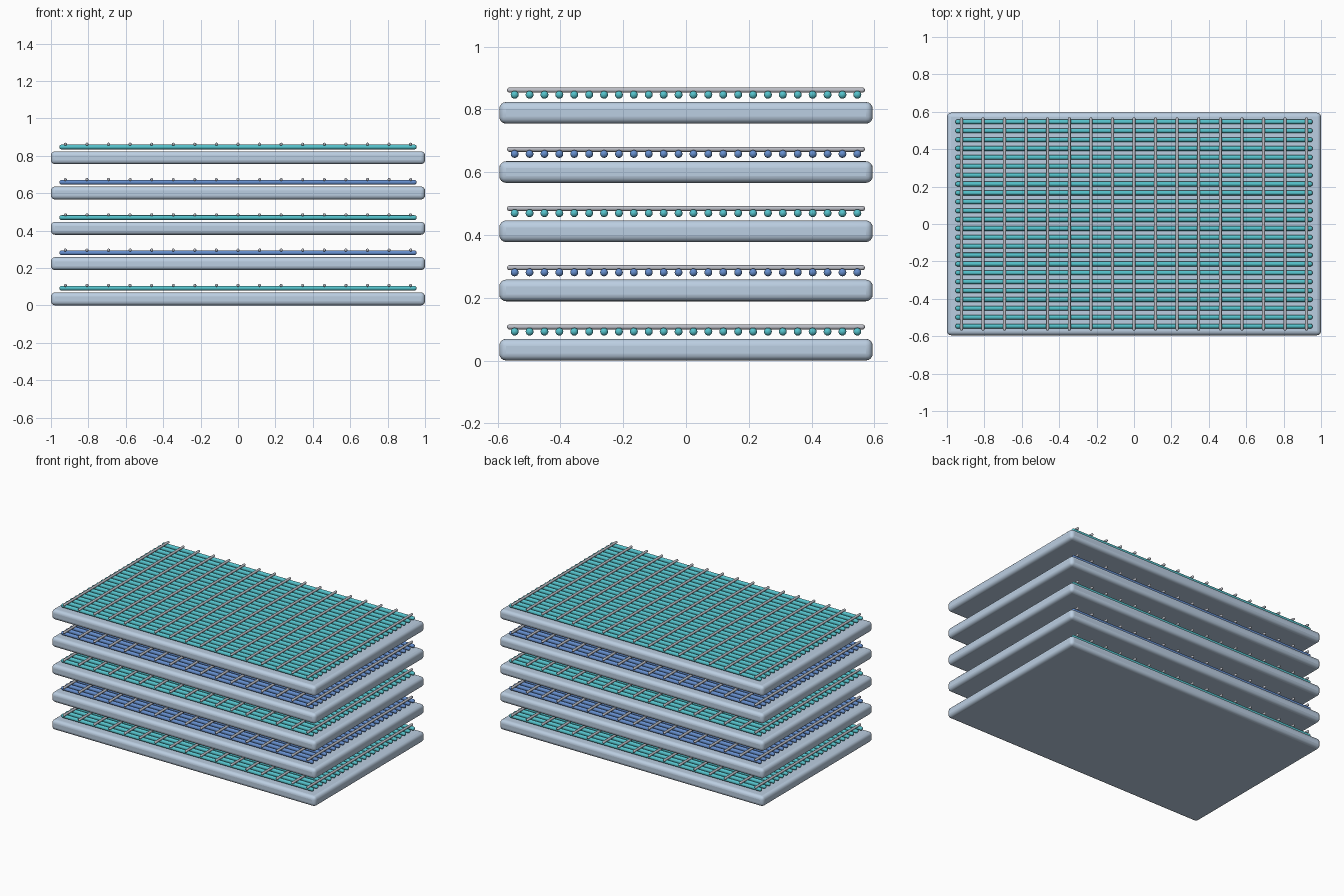
import bpy
import bmesh
from math import radians
from mathutils import Matrix, Vector

old = bpy.data.objects.get("Cube")
if old:
    bpy.data.objects.remove(old, do_unlink=True)


def material(name, rgb):
    mat = bpy.data.materials.new(name)
    mat.use_nodes = True
    color = (*rgb, 1)
    mat.diffuse_color = color
    mat.node_tree.nodes["Principled BSDF"].inputs["Base Color"].default_value = color
    return mat


slab_grey = material("pale blue grey", (0.50, 0.62, 0.76))
teal = material("teal", (0.09, 0.54, 0.60))
blue = material("blue", (0.13, 0.27, 0.61))
wire_grey = material("wire grey", (0.51, 0.52, 0.57))


def finish(name, bm, mat, bevel, segments):
    """Turn a bmesh into an object with rounded edges and smooth shading."""
    mesh = bpy.data.meshes.new(name)
    bm.to_mesh(mesh)
    bm.free()
    mesh.materials.append(mat)
    obj = bpy.data.objects.new(name, mesh)
    bpy.context.collection.objects.link(obj)
    mod = obj.modifiers.new("rounded_edges", "BEVEL")
    mod.width = bevel
    mod.segments = segments
    mod.limit_method = "ANGLE"
    mod.angle_limit = radians(60)
    bpy.ops.object.select_all(action="DESELECT")
    obj.select_set(True)
    bpy.context.view_layer.objects.active = obj
    bpy.ops.object.shade_smooth_by_angle(angle=radians(40))


def slab(name, size, z):
    bm = bmesh.new()
    place = Matrix.Translation((0, 0, z + size[2] / 2)) @ Matrix.Diagonal((*size, 1))
    bmesh.ops.create_cube(bm, size=1, matrix=place)
    finish(name, bm, slab_grey, 0.022, 4)


def rod_row(name, along, count, spread, length, radius, z, mat):
    """Evenly spaced round-ended rods lying along the x or y axis."""
    bm = bmesh.new()
    if along == "x":
        turn, step = Matrix.Rotation(radians(90), 4, "Y"), Vector((0, 1, 0))
    else:
        turn, step = Matrix.Rotation(radians(90), 4, "X"), Vector((1, 0, 0))
    for i in range(count):
        offset = spread * (2 * i / (count - 1) - 1)
        place = Matrix.Translation(step * offset + Vector((0, 0, z))) @ turn
        bmesh.ops.create_cone(bm, cap_ends=True, segments=16, radius1=radius,
                              radius2=radius, depth=length, matrix=place)
    finish(name, bm, mat, radius * 0.9, 4)


# Five stacked layers: slab, coloured rods, then thin cross wires
PITCH = 0.1887
for layer in range(5):
    base = layer * PITCH
    n = layer + 1
    slab(f"slab_{n}", (2, 1.19, 0.069), base)
    rod_row(f"long_rods_{n}", "x", 24, 0.546, 1.91, 0.0125, base + 0.092,
            blue if layer % 2 else teal)
    rod_row(f"cross_wires_{n}", "y", 17, 0.923, 1.14, 0.008, base + 0.107, wire_grey)
